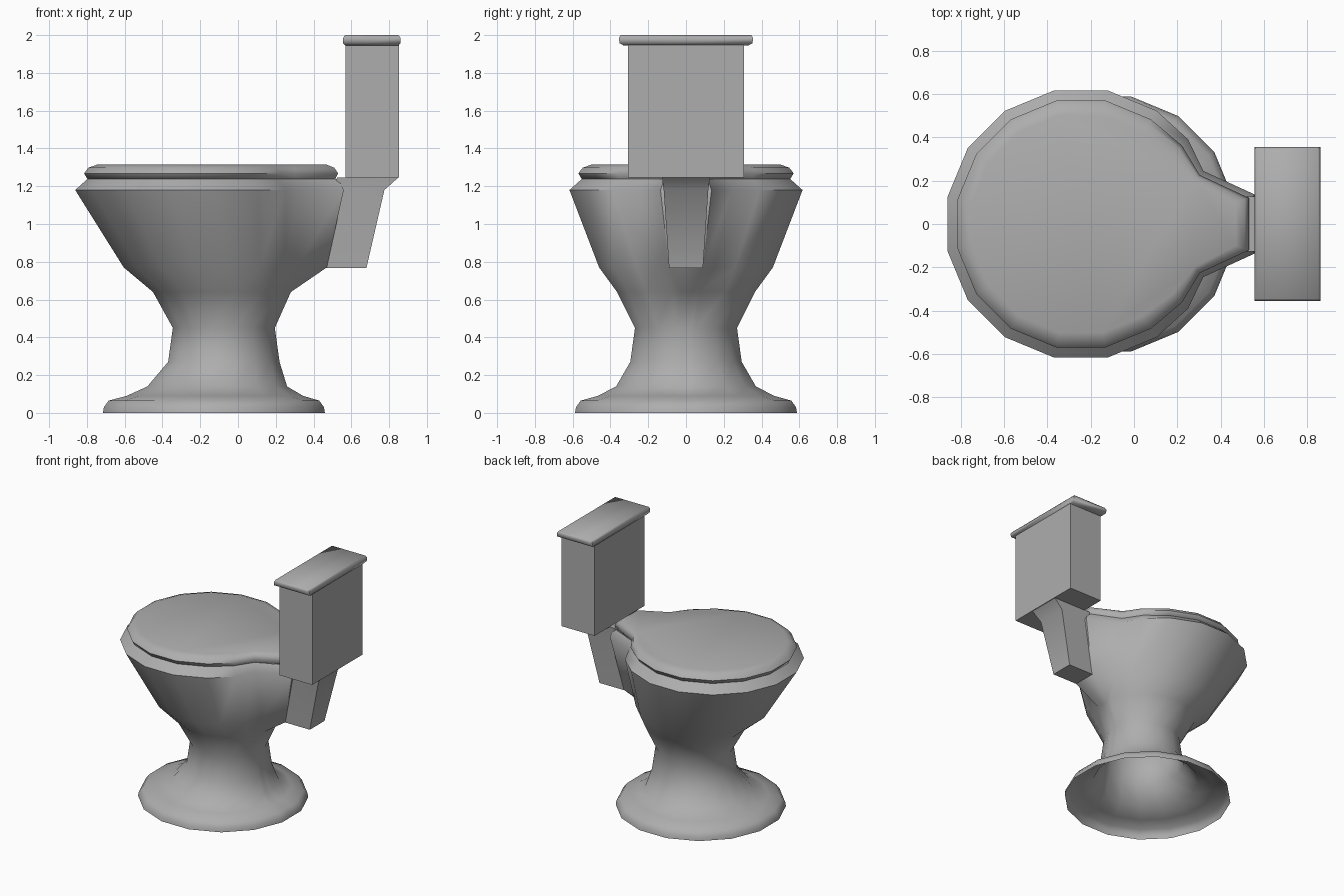
import bpy, bmesh, math

if "Cube" in bpy.data.objects:
    bpy.data.objects.remove(bpy.data.objects["Cube"])

mat = bpy.data.materials.new("grey porcelain")
mat.diffuse_color = (0.42, 0.42, 0.42, 1)
mat.use_nodes = True
mat.node_tree.nodes["Principled BSDF"].inputs["Base Color"].default_value = mat.diffuse_color


def make(name, rings, cap_bottom=False, cap_top=False, angle=50):
    """Loft closed rings (counter-clockwise, bottom to top) into an object."""
    bm = bmesh.new()
    vs = [[bm.verts.new(p) for p in r] for r in rings]
    for a, b in zip(vs, vs[1:]):
        n = len(a)
        for i in range(n):
            j = (i + 1) % n
            bm.faces.new((a[i], a[j], b[j], b[i]))
    if cap_bottom:
        bm.faces.new(vs[0][::-1])
    if cap_top:
        bm.faces.new(vs[-1])
    me = bpy.data.meshes.new(name)
    bm.to_mesh(me)
    bm.free()
    me.materials.append(mat)
    ob = bpy.data.objects.new(name, me)
    bpy.context.collection.objects.link(ob)
    bpy.ops.object.select_all(action='DESELECT')
    ob.select_set(True)
    bpy.context.view_layer.objects.active = ob
    bpy.ops.object.shade_smooth_by_angle(angle=math.radians(angle))
    return ob


STEP = math.radians(22.5)


def loop(z, cx, r, back=None):
    """16-sided ring about cx with three mirrored points at the back (+x)."""
    R = r / math.cos(STEP / 2)
    arc = [(cx + R * math.cos(STEP * (k + .5)), R * math.sin(STEP * (k + .5))) for k in range(16)]
    if back is None:
        x, y = arc[0]
        back = [(x, y / 3), (x, y), arc[1]]
    pts = back + arc[2:14] + [(x, -y) for x, y in reversed(back)]
    return [(x, y, z) for x, y in pts]


def rim(z, off, xb):
    """Keyhole outline of the rim and lid, inset by off, ending at xb."""
    back = [(xb, .135 - off * .3), (.32 - off * .35, .245 - off * .4), (.25 - off * .6, .39 - off * .6)]
    return loop(z, -.245, .617 - off, back)


# foot, stem and bowl in one shell, open underneath
foot = [(0, -.715, .46), (.03, -.71, .455), (.065, -.685, .43), (.09, -.59, .345),
        (.14, -.48, .26), (.27, -.37, .22), (.45, -.345, .195), (.64, -.45, .28)]
rings = [loop(z, (a + b) / 2, (b - a) / 2) for z, a, b in foot]
rings.append(loop(.77, -.145, .46, [(.47, .09), (.31, .15), (.25, .26)]))
rings += [rim(1.18, 0, .56), rim(1.238, .065, .53)]
make("bowl", rings)

# closed lid
make("lid", [rim(1.238, .065, .515), rim(1.268, .047, .53), rim(1.298, .07, .51),
             rim(1.314, .115, .47)], True, True, 60)


def rect(z, x0, x1, y):
    return [(x0, -y, z), (x1, -y, z), (x1, y, z), (x0, y, z)]


# connecting neck under the tank
make("neck", [rect(.768, .46, .68, .09), rect(1.18, .5, .775, .118),
              rect(1.247, .525, .85, .127)], True, True)

# tank body
make("tank", [rect(1.245, .57, .853, .307), rect(1.96, .57, .853, .307)], True, True, 30)

# tank cover with rounded edges
make("tank_cover", [rect(1.945, .568, .85, .33), rect(1.957, .557, .86, .352),
                    rect(1.985, .557, .86, .355), rect(2.0, .566, .85, .345)], True, True, 60)
